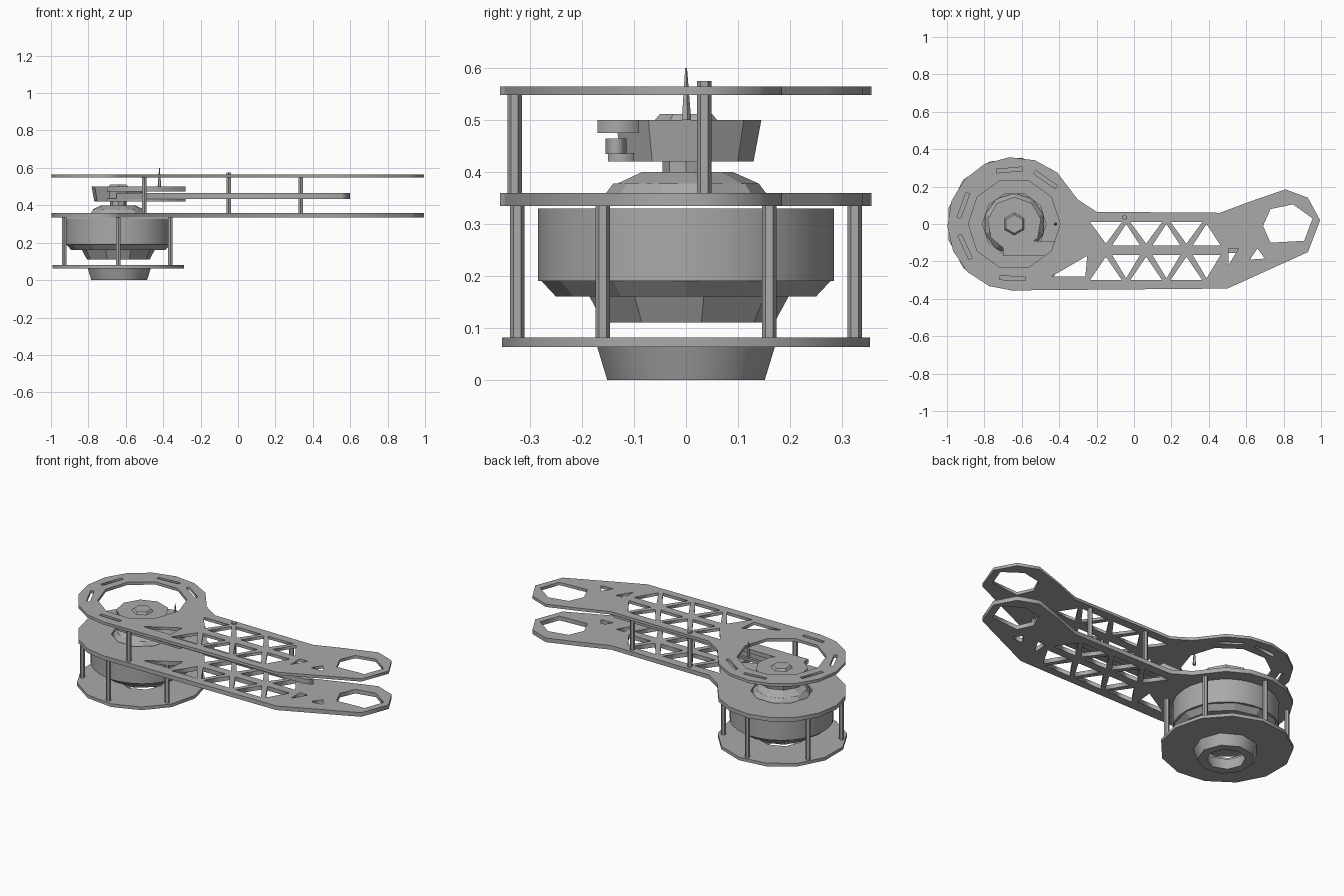
import bpy
from math import cos, sin, pi, radians

if "Cube" in bpy.data.objects:
    bpy.data.objects.remove(bpy.data.objects["Cube"])

GREY = (0.4, 0.4, 0.4, 1)
mat = bpy.data.materials.new("plain grey")
mat.use_nodes = True
mat.diffuse_color = GREY
mat.node_tree.nodes["Principled BSDF"].inputs["Base Color"].default_value = GREY
CX = -0.64  # motor axis


def ring(r, n=12, cx=CX, cy=0.0, turn=0.0):
    return [(cx + r * cos(turn + 2 * pi * i / n), cy + r * sin(turn + 2 * pi * i / n))
            for i in range(n)]


def slab(name, z0, z1, loops):
    """Flat plate: first loop is the outline, the others are holes."""
    cu = bpy.data.curves.new(name, "CURVE")
    cu.dimensions = "2D"
    cu.fill_mode = "BOTH"
    cu.extrude = (z1 - z0) / 2
    for loop in loops:
        sp = cu.splines.new("POLY")
        sp.points.add(len(loop) - 1)
        for p, (x, y) in zip(sp.points, loop):
            p.co = (x, y, 0, 1)
        sp.use_cyclic_u = True
    tmp = bpy.data.objects.new(name + "_curve", cu)
    bpy.context.collection.objects.link(tmp)
    dg = bpy.context.evaluated_depsgraph_get()
    me = bpy.data.meshes.new_from_object(tmp.evaluated_get(dg))
    bpy.data.objects.remove(tmp)
    me.name = name
    me.materials.clear()
    me.materials.append(mat)
    ob = bpy.data.objects.new(name, me)
    ob.location.z = (z0 + z1) / 2
    bpy.context.collection.objects.link(ob)
    return ob


def drum(name, r0, r1, z0, z1, n=12, x=CX, y=0.0, smooth=False):
    """Closed cylinder or cone frustum."""
    bpy.ops.mesh.primitive_cone_add(vertices=n, radius1=r0, radius2=r1, depth=z1 - z0,
                                    location=(x, y, (z0 + z1) / 2))
    ob = bpy.context.object
    ob.name = name
    ob.data.materials.append(mat)
    if smooth:
        bpy.ops.object.shade_smooth_by_angle(angle=radians(35))
    return ob


def box(name, x0, x1, y0, y1, z0, z1):
    return slab(name, z0, z1, [[(x0, y0), (x1, y0), (x1, y1), (x0, y1)]])


# Leg plate outline: round motor end, waist, straight arm, eye at the far end
arc = [(CX + 0.358 * cos(radians(a)), 0.358 * sin(radians(a))) for a in range(50, 271, 22)]
outline = arc + [(CX, -0.355), (0.5, -0.345), (0.93, -0.15), (0.995, 0.02), (0.93, 0.14),
                 (0.81, 0.185), (0.62, 0.12), (0.46, 0.06), (-0.2, 0.065), (-0.3, 0.13)]

# Lattice cut-outs: two mirrored rows of triangles, odd corners and the eye
holes = [[(0.69, -0.01), (0.73, 0.08), (0.85, 0.105), (0.955, 0.03), (0.91, -0.09), (0.73, -0.1)],
         [(-0.44, -0.28), (-0.25, -0.17), (-0.26, -0.28)],
         [(0.505, -0.13), (0.56, -0.13), (0.505, -0.22)],
         [(0.62, -0.19), (0.7, -0.185), (0.66, -0.13)]]
for i in range(3):
    a = -0.15 + i * 0.215
    b = a + 0.108
    holes += [[(a - 0.085, 0.01), (a + 0.085, 0.01), (a, -0.105)],
              [(b - 0.075, -0.115), (b + 0.075, -0.115), (b, 0.0)],
              [(a - 0.085, -0.3), (a + 0.085, -0.3), (a, -0.175)],
              [(b - 0.075, -0.165), (b + 0.075, -0.165), (b, -0.29)]]

# Narrow slots around the upper opening
slots = []
for deg in (55, 95, 160, 205, 268):
    c, s = cos(radians(deg)), sin(radians(deg))
    slots.append([(CX + r * c - t * s, r * s + t * c)
                  for r, t in ((0.28, -0.07), (0.3, -0.07), (0.3, 0.07), (0.28, 0.07))])

slab("upper_leg_plate", 0.548, 0.565, [outline, ring(0.245, 10)] + holes + slots)
slab("lower_leg_plate", 0.335, 0.36, [outline, ring(0.17, 10)] + holes)

# Motor cage: base disc, bottom collar and six posts
slab("base_disc", 0.063, 0.082, [ring(0.357, 13, -0.645), ring(0.13, 8)])
collar = slab("bottom_collar", 0.0, 0.068, [ring(0.175, 9), ring(0.12, 8)])
for v in collar.data.vertices:  # taper the lower rim
    if v.co.z < 0:
        v.co.x = CX + (v.co.x - CX) * 0.88
        v.co.y *= 0.88
for sy in (-1, 1):
    for x, y in ((-0.93, 0.16), (-0.64, 0.325), (-0.362, 0.16)):
        drum("cage_post", 0.014, 0.014, 0.08, 0.338, 6, x, sy * y)

# Motor: outer can, lower flange and stator
drum("motor_can", 0.285, 0.285, 0.19, 0.33, 32, smooth=True)
drum("motor_lower_flange", 0.25, 0.28, 0.16, 0.192, 12)
drum("motor_stator", 0.17, 0.2, 0.11, 0.165, 9)

# Drive: bearing cone, shaft, hub with a fork and a push rod
drum("bearing_cone", 0.165, 0.14, 0.345, 0.378, 10)
drum("bearing_cap", 0.14, 0.09, 0.378, 0.4, 9)
drum("shaft", 0.045, 0.045, 0.39, 0.43, 8)
drum("crank_hub", 0.13, 0.145, 0.42, 0.5, 9)
drum("hub_nut", 0.06, 0.05, 0.5, 0.512, 6)
box("fork_upper", -0.7, -0.28, -0.17, -0.09, 0.475, 0.5)
box("fork_lower", -0.7, -0.28, -0.15, -0.1, 0.42, 0.437)
slab("push_rod", 0.435, 0.465, [[(-0.65, -0.155), (0.55, -0.155), (0.6, -0.135),
                                 (0.55, -0.115), (-0.65, -0.115)]])

# Spacers holding the two leg plates apart
for x, y, top in ((-0.5, -0.33, 0.55), (-0.05, 0.035, 0.575), (0.335, 0.035, 0.55)):
    drum("plate_spacer", 0.014, 0.014, 0.355, top, 6, x, y)
drum("thin_pin", 0.01, 0.002, 0.5, 0.6, 5, -0.42, 0.0)
